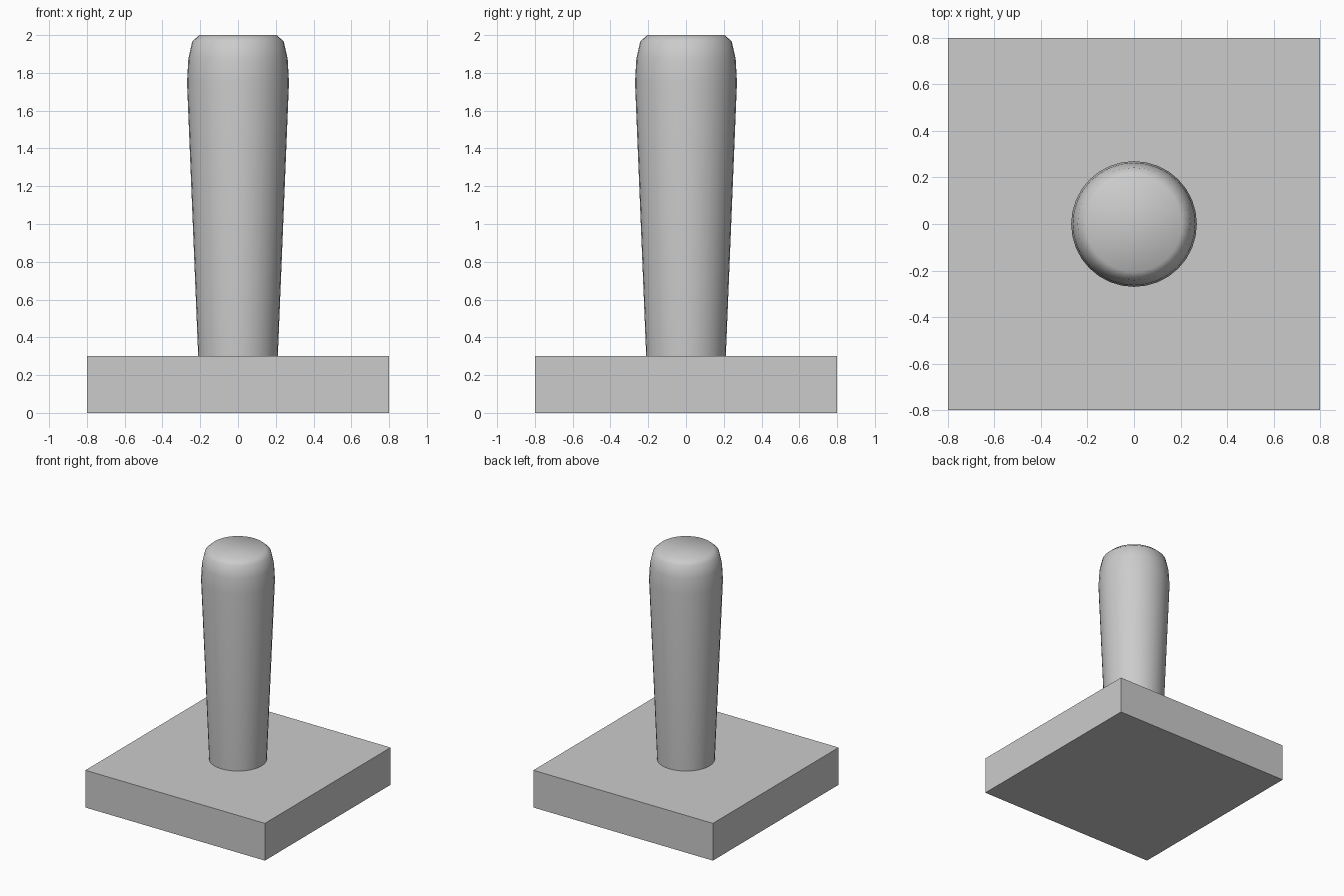
import bpy, bmesh
from math import cos, sin, tau

if "Cube" in bpy.data.objects:
    bpy.data.objects.remove(bpy.data.objects["Cube"])

SIDES = 32


def add_object(name, bm):
    bmesh.ops.recalc_face_normals(bm, faces=bm.faces)
    mesh = bpy.data.meshes.new(name)
    bm.to_mesh(mesh)
    bm.free()
    obj = bpy.data.objects.new(name, mesh)
    bpy.context.collection.objects.link(obj)
    return obj


# Square base slab
bm = bmesh.new()
bmesh.ops.create_cube(bm, size=1)
bmesh.ops.scale(bm, vec=(1.6, 1.6, 0.3), verts=bm.verts)
bmesh.ops.translate(bm, vec=(0, 0, 0.15), verts=bm.verts)
add_object("base", bm)

# Tapered handle with rounded top, turned from (radius, height) and sunk slightly into the base
profile = [(0.21, 0.28), (0.27, 1.75), (0.263, 1.875), (0.242, 1.967), (0.205, 2.0)]
bm = bmesh.new()
rings = [[bm.verts.new((r * cos(tau * i / SIDES), r * sin(tau * i / SIDES), z))
          for i in range(SIDES)] for r, z in profile]
for low, high in zip(rings, rings[1:]):
    for i in range(SIDES):
        j = (i + 1) % SIDES
        bm.faces.new((low[i], low[j], high[j], high[i]))
bm.faces.new(rings[0])
bm.faces.new(rings[-1])
for face in bm.faces:
    face.smooth = True
# Keep the hidden bottom rim crisp so the shaft shades evenly
for i in range(SIDES):
    bm.edges.get((rings[0][i], rings[0][(i + 1) % SIDES])).smooth = False
add_object("handle", bm)
